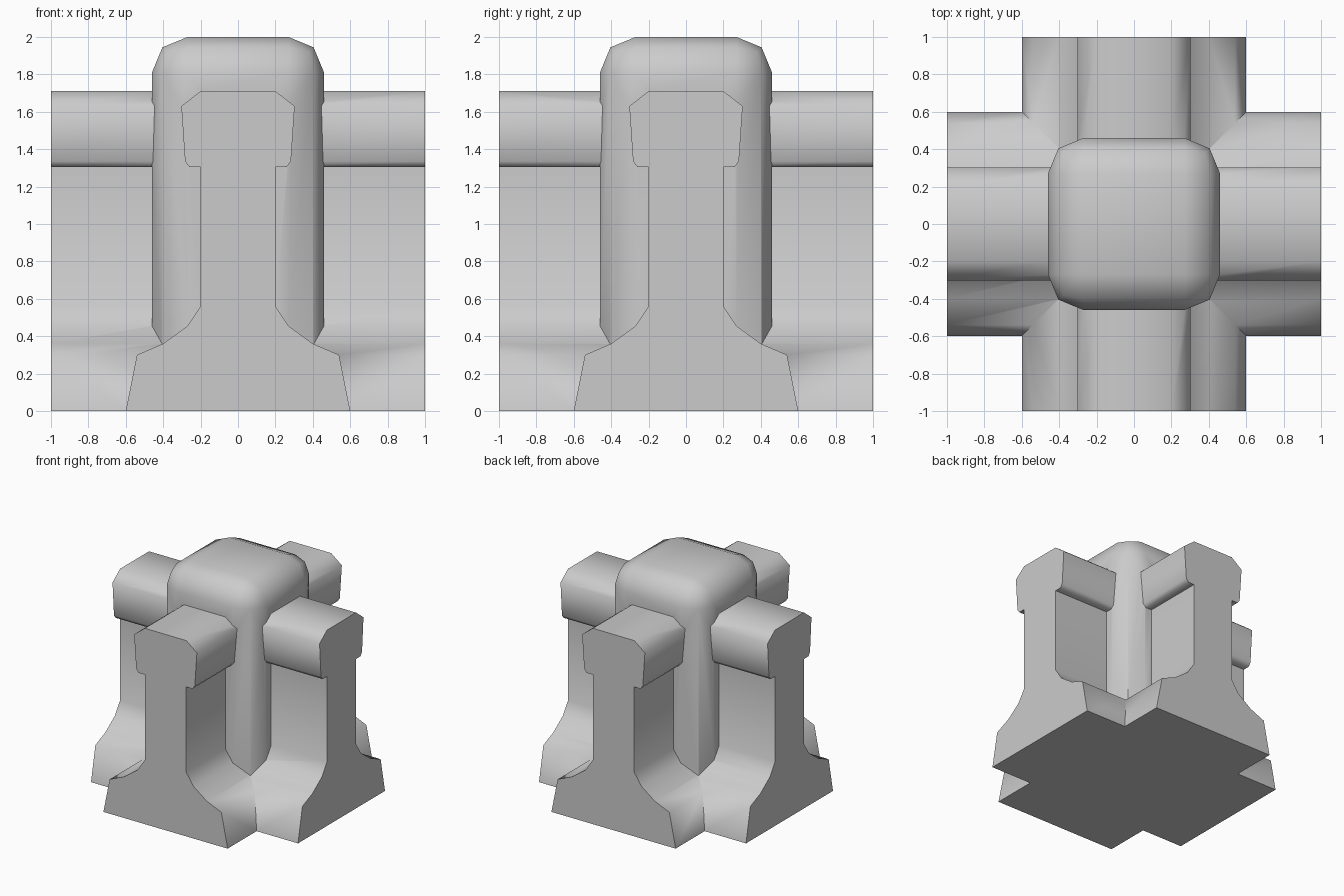
import bpy, bmesh, math
from mathutils import Matrix

if "Cube" in bpy.data.objects:
    bpy.data.objects.remove(bpy.data.objects["Cube"])

# Right half of the wall cross-section (x, z), from foot to cap
HALF = [(0.60, 0), (0.54, 0.30), (0.40, 0.36), (0.27, 0.455), (0.20, 0.56),
        (0.20, 1.305), (0.26, 1.305), (0.283, 1.335), (0.303, 1.63), (0.20, 1.71)]


def to_object(name, bm):
    bmesh.ops.recalc_face_normals(bm, faces=bm.faces)
    mesh = bpy.data.meshes.new(name)
    bm.to_mesh(mesh)
    bm.free()
    ob = bpy.data.objects.new(name, mesh)
    bpy.context.collection.objects.link(ob)
    return ob


def wall(name, angle):
    """Full-length wall: mirrored profile extruded along y, turned about z."""
    bm = bmesh.new()
    outline = HALF + [(-x, z) for x, z in reversed(HALF)]
    face = bm.faces.new([bm.verts.new((x, -1, z)) for x, z in outline])
    ext = bmesh.ops.extrude_face_region(bm, geom=[face])
    verts = [v for v in ext["geom"] if isinstance(v, bmesh.types.BMVert)]
    bmesh.ops.translate(bm, verts=verts, vec=(0, 2, 0))
    bmesh.ops.rotate(bm, verts=bm.verts, matrix=Matrix.Rotation(angle, 3, 'Z'))
    return to_object(name, bm)


def pillar(name, half, bottom, top, radius):
    """Square post with rounded corners and rounded top."""
    bm = bmesh.new()
    bmesh.ops.create_cube(bm, size=1)
    bmesh.ops.scale(bm, verts=bm.verts, vec=(2 * half, 2 * half, top - bottom))
    bmesh.ops.translate(bm, verts=bm.verts, vec=(0, 0, (top + bottom) / 2))
    edges = [e for e in bm.edges if max(v.co.z for v in e.verts) > bottom + 0.01]
    bmesh.ops.bevel(bm, geom=edges, offset=radius, offset_type='OFFSET',
                    segments=2, profile=0.5, affect='EDGES')
    return to_object(name, bm)


# Two crossing walls and the central post
cross = wall("wall_crossing", 0)
side_wall = wall("side_wall", math.pi / 2)
post = pillar("central_pillar", 0.46, 0.2, 2.0, 0.19)

# Fuse everything into one solid
bpy.context.view_layer.objects.active = cross
cross.select_set(True)
for part in (side_wall, post):
    mod = cross.modifiers.new("union", 'BOOLEAN')
    mod.operation = 'UNION'
    mod.solver = 'EXACT'
    mod.object = part
    bpy.ops.object.modifier_apply(modifier=mod.name)
    bpy.data.objects.remove(part)

# Soft mouldings, crisp ends and junctions
bpy.ops.object.shade_smooth_by_angle(angle=math.radians(60))
